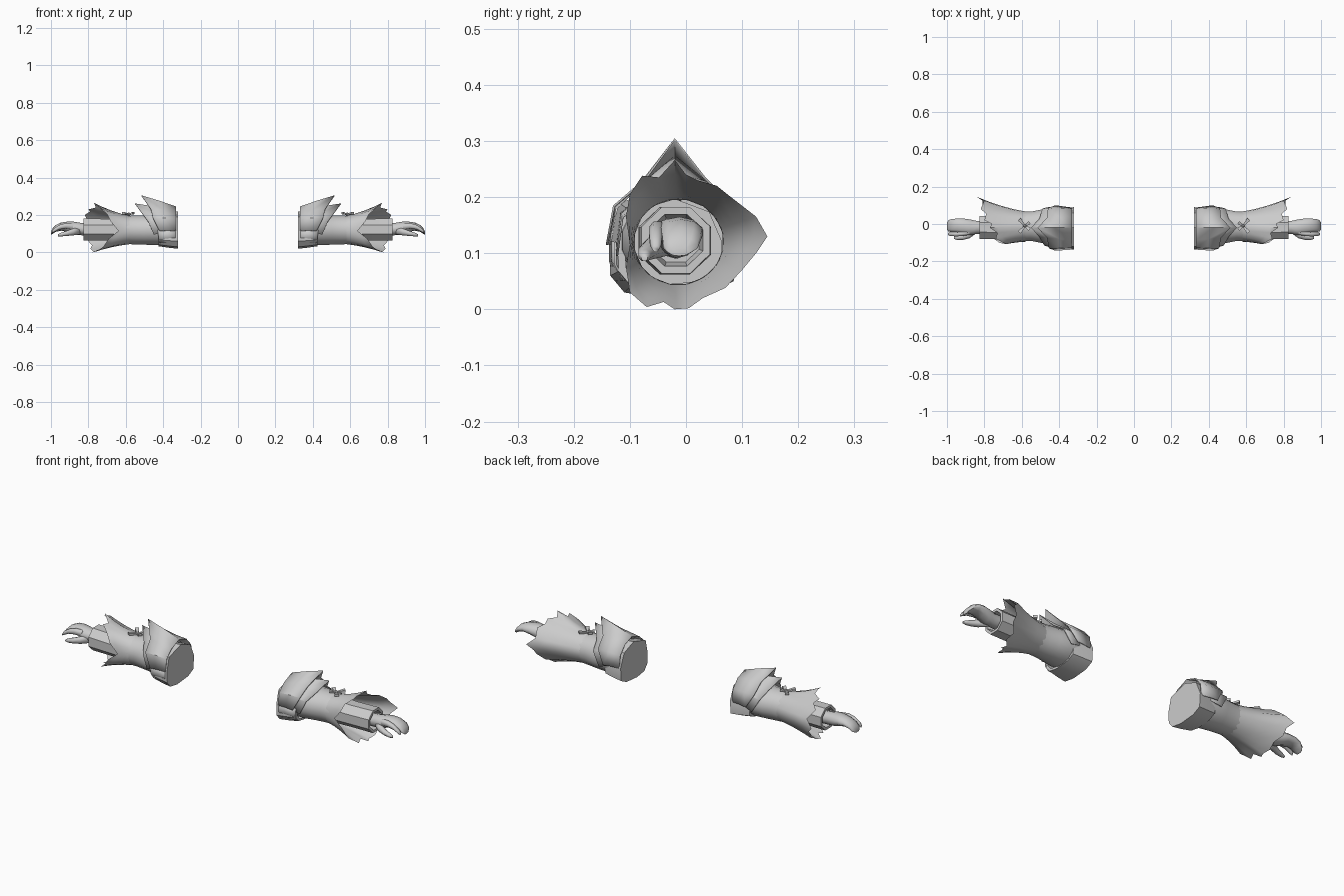
import bpy, bmesh, math
from mathutils import Vector

mat = bpy.data.materials.new("light grey")
mat.diffuse_color = (0.6, 0.6, 0.6, 1)


def finish(name, bm, angle=40, recalc=True):
    """Turn a bmesh into a smooth-by-angle object mirrored across x."""
    if recalc:
        bmesh.ops.recalc_face_normals(bm, faces=bm.faces)
    me = bpy.data.meshes.new(name)
    bm.to_mesh(me)
    bm.free()
    me.materials.append(mat)
    ob = bpy.data.objects.new(name, me)
    bpy.context.collection.objects.link(ob)
    bpy.ops.object.select_all(action='DESELECT')
    ob.select_set(True)
    bpy.context.view_layer.objects.active = ob
    bpy.ops.object.shade_smooth_by_angle(angle=math.radians(angle))
    m = ob.modifiers.new("mirror", 'MIRROR')
    m.use_mirror_merge = False
    return ob


def skin(name, rings, closed=True, caps=(False, False), angle=40):
    """Skin a list of equal-length point rings."""
    bm = bmesh.new()
    vs = [[bm.verts.new(p) for p in r] for r in rings]
    n = len(rings[0])
    for a, b in zip(vs, vs[1:]):
        for i in range(n if closed else n - 1):
            j = (i + 1) % n
            bm.faces.new((a[i], a[j], b[j], b[i]))
    for on, r in zip(caps, (vs[0], vs[-1])):
        if on:
            bm.faces.new(r)
    return finish(name, bm, angle)


def oval(x, cy, cz, ry, rz, n=16, slant=0.0):
    out = []
    for i in range(n):
        a = 2 * math.pi * (i + 0.5) / n
        out.append((x + slant * math.sin(a), cy + ry * math.cos(a), cz + rz * math.sin(a)))
    return out


# upper arm sleeve
skin("arm_sleeve", [oval(*r) for r in (
    (0.36, -0.02, 0.125, 0.10, 0.085), (0.44, -0.015, 0.122, 0.10, 0.085),
    (0.50, -0.012, 0.12, 0.09, 0.08), (0.55, -0.012, 0.12, 0.08, 0.079),
    (0.60, -0.014, 0.12, 0.081, 0.076))])

# open-fronted flared cuff with a torn edge: (x, y, z) around the rim
rim = [(0.84, 0.145, 0.13), (0.80, 0.125, 0.165), (0.82, 0.08, 0.20), (0.79, 0.055, 0.22),
       (0.80, 0.02, 0.23), (0.76, 0.0, 0.24), (0.77, -0.02, 0.266), (0.73, -0.048, 0.235),
       (0.74, -0.078, 0.238), (0.70, -0.10, 0.205), (0.68, -0.107, 0.165), (0.64, -0.10, 0.115),
       (0.69, -0.107, 0.075), (0.72, -0.10, 0.03), (0.76, -0.07, 0.004), (0.75, -0.04, 0.013),
       (0.78, -0.02, 0.0), (0.77, 0.005, 0.002), (0.79, 0.03, 0.02), (0.78, 0.07, 0.038),
       (0.81, 0.10, 0.07), (0.81, 0.125, 0.10)]
rings = []
for t in (0, 0.25, 0.5, 0.75, 1):
    ring = []
    for x, y, z in rim:
        a = math.atan2((z - 0.12) / 0.076, (y + 0.014) / 0.081)
        base = Vector((0.58, -0.014 + 0.081 * math.cos(a), 0.12 + 0.076 * math.sin(a)))
        f = 0.55 * t + 0.45 * t * t
        ring.append((base.x + (x - base.x) * t, base.y + (y - base.y) * f,
                     base.z + (z - base.z) * f))
    rings.append(ring)
skin("flared_cuff", rings, angle=60)

# inner wrist cuff: faceted outside, folded back inside
skin("wrist_cuff", [oval(*r, n=8) for r in (
    (0.60, -0.02, 0.122, 0.07, 0.065), (0.70, -0.02, 0.122, 0.068, 0.062),
    (0.825, -0.018, 0.123, 0.066, 0.064), (0.825, -0.018, 0.123, 0.052, 0.05),
    (0.78, -0.018, 0.123, 0.045, 0.042))], caps=(True, True), angle=35)

# lower shoulder sleeve, with a closed inner end
section = [(0.09, 0.12), (0.085, 0.05), (0.04, 0.028), (-0.05, 0.02), (-0.11, 0.03),
           (-0.135, 0.06), (-0.137, 0.12), (-0.12, 0.19), (-0.02, 0.22), (0.06, 0.19)]


def scaled(x, k):
    return [(x, -0.02 + (y + 0.02) * k, 0.12 + (z - 0.12) * k) for y, z in section]


skin("shoulder_sleeve", [scaled(0.322, 1), scaled(0.37, 0.95), scaled(0.425, 0.87),
                         scaled(0.425, 0.76)], caps=(True, False), angle=30)


# layered shoulder plates: half arch with a pointed outer edge
def plate(name, x0, inner, outer):
    start = [(x0, y, z) for y, z in inner]
    mid = [tuple((Vector(p) * 0.5 + Vector(q) * 0.5) + Vector((0, 0, 0.002)))
           for p, q in zip(start, outer)]
    ob = skin(name, [start, mid, outer], closed=False, angle=35)
    s = ob.modifiers.new("thickness", 'SOLIDIFY')
    s.thickness = 0.004
    return ob


arch = [(-0.137, 0.115), (-0.128, 0.18), (-0.085, 0.22), (-0.02, 0.246),
        (0.04, 0.225), (0.08, 0.18), (0.088, 0.115)]
plate("outer_shoulder_plate", 0.332, arch,
      [(0.42, -0.143, 0.115), (0.455, -0.13, 0.185), (0.465, -0.075, 0.232),
       (0.515, -0.02, 0.305), (0.465, 0.035, 0.235), (0.46, 0.085, 0.185), (0.42, 0.10, 0.115)])
plate("inner_shoulder_plate", 0.37,
      [(-0.02 + (y + 0.02) * 0.9, 0.115 + (z - 0.115) * 0.88) for y, z in arch],
      [(0.45, -0.125, 0.095), (0.48, -0.115, 0.165), (0.505, -0.07, 0.2),
       (0.55, -0.02, 0.262), (0.505, 0.03, 0.2), (0.49, 0.083, 0.165), (0.45, 0.092, 0.095)])
# narrow band below the plates
plate("front_side_plate", 0.335, [(-0.137, 0.12), (-0.137, 0.085), (-0.125, 0.05)],
      [(0.43, -0.128, 0.12), (0.425, -0.128, 0.08), (0.42, -0.112, 0.05)])


# hand: palm, fingers and thumb as tapering tubes along short paths
def limb(name, path, n=10):
    skin(name, [oval(*p, n=n) for p in path], caps=(True, True), angle=70)


limb("palm", [(0.79, -0.018, 0.122, 0.036, 0.032), (0.84, -0.018, 0.125, 0.036, 0.033),
              (0.875, -0.018, 0.13, 0.044, 0.034), (0.91, -0.012, 0.137, 0.043, 0.028),
              (0.945, -0.008, 0.138, 0.039, 0.022), (0.975, -0.008, 0.128, 0.036, 0.018),
              (0.992, -0.01, 0.113, 0.032, 0.015), (1.0, -0.012, 0.103, 0.02, 0.008)])
limb("index_finger", [(0.88, -0.045, 0.138, 0.014, 0.018), (0.92, -0.052, 0.142, 0.014, 0.016),
                      (0.955, -0.054, 0.135, 0.013, 0.013), (0.985, -0.054, 0.118, 0.011, 0.011),
                      (0.994, -0.054, 0.108, 0.006, 0.006)], 8)
limb("thumb", [(0.845, -0.035, 0.115, 0.018, 0.02), (0.88, -0.058, 0.11, 0.02, 0.02),
               (0.915, -0.07, 0.102, 0.016, 0.015), (0.945, -0.074, 0.096, 0.012, 0.011),
               (0.962, -0.074, 0.092, 0.006, 0.006)], 8)

# small ribbon bow on top of the sleeve
bm = bmesh.new()
bmesh.ops.create_icosphere(bm, subdivisions=1, radius=0.011)
bmesh.ops.translate(bm, vec=(0.583, -0.01, 0.204), verts=bm.verts)
for dx, dy, dz in ((0.03, 0.035, 0.006), (0.03, -0.035, 0.006),
                   (-0.025, 0.018, 0.008), (-0.025, -0.018, 0.008)):
    d = Vector((dx, dy, 0)).normalized()
    side = Vector((-d.y, d.x, 0))
    c = Vector((0.583, -0.01, 0.203))
    tip = c + Vector((dx, dy, dz))
    up = Vector((0, 0, 0.006))
    a = [bm.verts.new(c + side * s * 0.004 + up * u * 0.5)
         for s, u in ((-1, -1), (1, -1), (1, 1), (-1, 1))]
    b = [bm.verts.new(tip + side * s * 0.010 + up * u)
         for s, u in ((-1, -1), (1, -1), (1, 1), (-1, 1))]
    for i in range(4):
        j = (i + 1) % 4
        bm.faces.new((a[i], a[j], b[j], b[i]))
    bm.faces.new(b)
finish("ribbon_bow", bm, 30)
